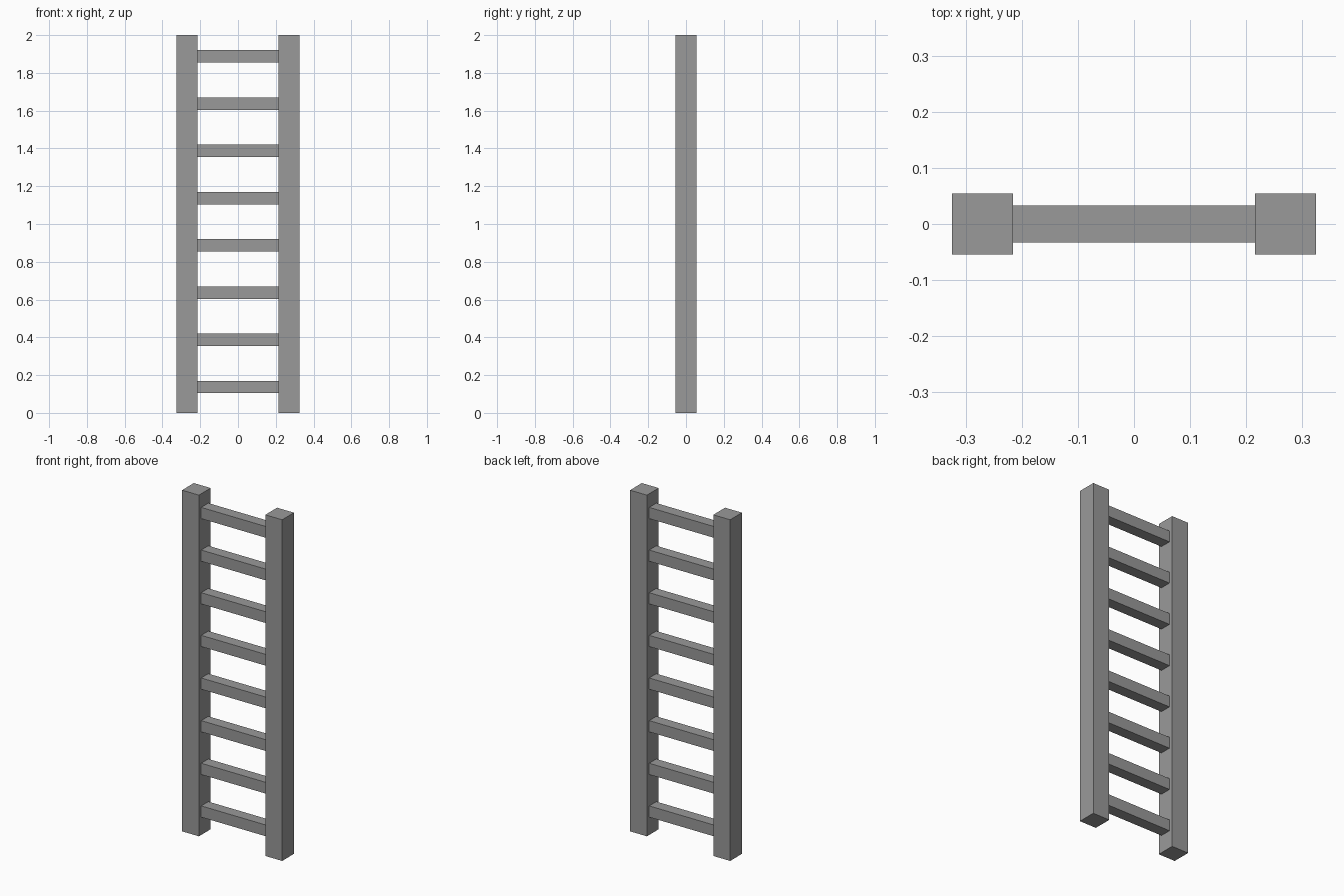
import bpy

cube = bpy.data.objects.get("Cube")
if cube:
    bpy.data.objects.remove(cube, do_unlink=True)

RAIL_X, RAIL_SIZE, HEIGHT = 0.27, 0.109, 2.0
RUNG_SIZE, RUNG_COUNT, FIRST_RUNG, RUNG_STEP = 0.066, 8, 0.137, 0.25

# Single grey for the whole ladder
grey = bpy.data.materials.new("Grey")
grey.use_nodes = True
colour = (0.32, 0.32, 0.32, 1)
grey.diffuse_color = colour
grey.node_tree.nodes["Principled BSDF"].inputs["Base Color"].default_value = colour


def box(name, centre, size):
    bpy.ops.mesh.primitive_cube_add(size=1, location=centre)
    obj = bpy.context.object
    obj.name = name
    obj.scale = size
    bpy.ops.object.transform_apply(location=False, rotation=False, scale=True)
    obj.data.materials.append(grey)
    return obj


# Square upright rails
for side, name in ((1, "left_rail"), (-1, "right_rail")):
    box(name, (side * RAIL_X, 0, HEIGHT / 2), (RAIL_SIZE, RAIL_SIZE, HEIGHT))

# Square rungs between the inner faces of the rails
rung_length = 2 * RAIL_X - RAIL_SIZE
for i in range(RUNG_COUNT):
    box(f"rung_{i + 1}", (0, 0, FIRST_RUNG + i * RUNG_STEP),
        (rung_length, RUNG_SIZE, RUNG_SIZE))
